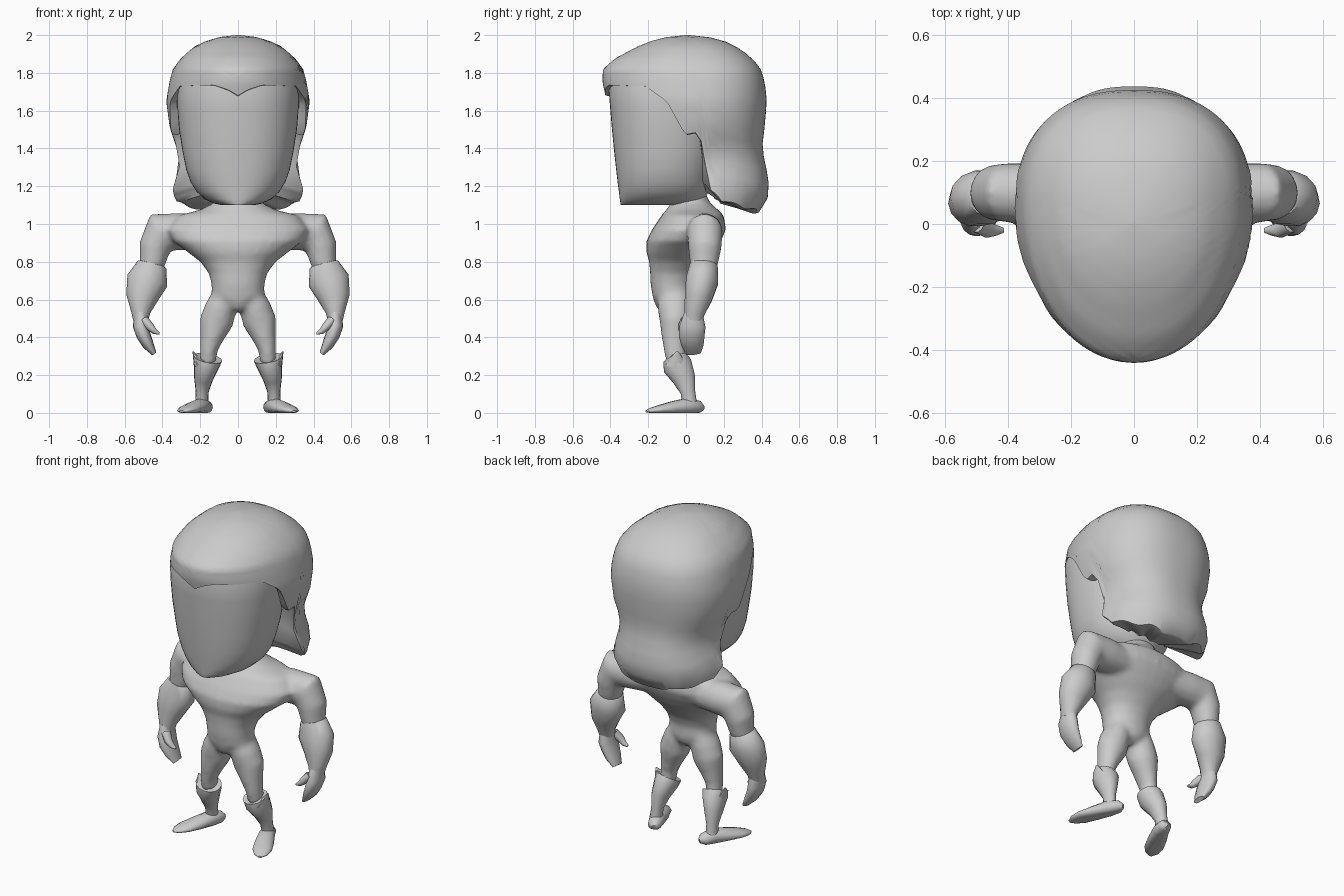
import bpy
import math
from mathutils import Vector

if "Cube" in bpy.data.objects:
    bpy.data.objects.remove(bpy.data.objects["Cube"])

grey = bpy.data.materials.new("plain grey")
grey.diffuse_color = (0.6, 0.6, 0.6, 1)
grey.use_nodes = True
grey.node_tree.nodes["Principled BSDF"].inputs["Base Color"].default_value = grey.diffuse_color


def power(v, e):
    return math.copysign(abs(v) ** e, v)


def finish(name, rings, mirror=False, angle=50):
    """Skin a stack of equal rings, cap both ends, smooth it."""
    n = len(rings[0])
    verts = [p for r in rings for p in r]
    faces = [(i * n + j, i * n + (j + 1) % n, (i + 1) * n + (j + 1) % n, (i + 1) * n + j)
             for i in range(len(rings) - 1) for j in range(n)]
    faces += [tuple(range(n))[::-1], tuple(range(len(verts) - n, len(verts)))]
    me = bpy.data.meshes.new(name)
    me.from_pydata(verts, [], faces)
    me.materials.append(grey)
    ob = bpy.data.objects.new(name, me)
    bpy.context.collection.objects.link(ob)
    bpy.context.view_layer.objects.active = ob
    ob.select_set(True)
    bpy.ops.object.mode_set(mode='EDIT')
    bpy.ops.mesh.select_all(action='SELECT')
    bpy.ops.mesh.normals_make_consistent(inside=False)
    bpy.ops.object.mode_set(mode='OBJECT')
    bpy.ops.object.shade_smooth_by_angle(angle=math.radians(angle))
    ob.select_set(False)
    if mirror:
        m = ob.modifiers.new("mirror", 'MIRROR')
        m.use_mirror_merge = False
    return ob


def stack(name, table, n=28, e=1.0, angle=50):
    """Level rings given as z, half width, front y, back y."""
    rings = []
    for z, rx, y0, y1 in table:
        ring = []
        for j in range(n):
            a = 2 * math.pi * j / n
            ring.append((rx * power(math.cos(a), e),
                         (y0 + y1) / 2 + (y1 - y0) / 2 * power(math.sin(a), e), z))
        rings.append(ring)
    return finish(name, rings, angle=angle)


def tube(name, pts, ref=(0, 1, 0), n=14, angle=50):
    """Mirrored limb: x, y, z, radius across, radius along ref."""
    ref = Vector(ref)
    rings = []
    for i, (x, y, z, a, b) in enumerate(pts):
        t = Vector(pts[min(i + 1, len(pts) - 1)][:3]) - Vector(pts[max(i - 1, 0)][:3])
        t.normalize()
        v = (ref - t * ref.dot(t)).normalized()
        u = v.cross(t)
        ring = []
        for j in range(n):
            w = 2 * math.pi * j / n
            p = Vector((x, y, z)) + u * a * math.cos(w) + v * b * math.sin(w)
            p.z = max(p.z, 0)
            ring.append(p)
        rings.append(ring)
    return finish(name, rings, True, angle)


def fuse(name, parts, voxel, rounds):
    """Melt overlapping parts into one smooth skin."""
    for ob in parts:
        ob.select_set(True)
    bpy.context.view_layer.objects.active = parts[0]
    bpy.ops.object.convert(target='MESH')
    bpy.ops.object.join()
    ob = bpy.context.view_layer.objects.active
    ob.name = name
    m = ob.modifiers.new("melt", 'REMESH')
    m.mode, m.voxel_size, m.use_smooth_shade = 'VOXEL', voxel, True
    s = ob.modifiers.new("soften", 'SMOOTH')
    s.iterations, s.factor = rounds, .5
    ob.select_set(False)


def lerp(table, x):
    """Linear lookup in rows sorted by their first value."""
    for a, b in zip(table, table[1:]):
        if x <= b[0]:
            k = max(0, (x - a[0]) / (b[0] - a[0]))
            return [p + (q - p) * k for p, q in zip(a[1:], b[1:])]
    return table[-1][1:]


# Blank face with a blunt rounded chin
stack("face", [(1.10, .085, -.345, .06), (1.108, .125, -.347, .08), (1.13, .175, -.35, .10),
               (1.17, .218, -.355, .12), (1.22, .25, -.362, .14), (1.29, .275, -.37, .15),
               (1.38, .293, -.38, .18), (1.50, .312, -.392, .20), (1.62, .322, -.402, .22),
               (1.72, .322, -.41, .22), (1.80, .30, -.39, .2)], n=48, e=.9)

# Hair shell: outline by height, lower edge by angle from the front
outline = [(1.05, .28, -.37, .375), (1.09, .325, -.37, .415), (1.14, .347, -.37, .433),
           (1.20, .35, -.38, .44), (1.30, .31, -.38, .425), (1.40, .315, -.39, .402),
           (1.50, .36, -.40, .415), (1.65, .38, -.42, .428), (1.75, .363, -.442, .418),
           (1.82, .345, -.44, .395), (1.88, .30, -.37, .35), (1.94, .23, -.255, .265),
           (1.97, .165, -.18, .20), (1.99, .095, -.10, .12), (2.0, .01, .0, .02)]
edge = [(0, 1.68), (8, 1.71), (20, 1.735), (57, 1.73), (71, 1.65), (81, 1.5), (84, 1.475),
        (91, 1.485), (94, 1.42), (98, 1.19), (108, 1.125), (130, 1.09), (180, 1.055)]
COLS, ROWS = 120, 18


def hair_point(deg, z, shrink=1.0):
    rx, front, back = lerp(outline, z)
    cy = .05 * min(1, (2 - z) / .2)
    c, s = math.cos(math.radians(deg)), math.sin(math.radians(deg))
    e = 1.0 if c > 0 else .85
    y = front - cy if c > 0 else back - cy
    return (rx * power(s, e) * shrink, cy + y * abs(c) ** e * shrink, z)


hair = []
for r in range(ROWS + 4):
    ring = []
    for j in range(COLS):
        deg = j * 360 / COLS
        side = min(deg, 360 - deg)
        low = lerp(edge, side)[0]
        if side > 105:
            low += .006 * math.cos(math.radians(deg * 12))
        if r <= ROWS:
            p = hair_point(deg, 2 - (2 - low) * (r / ROWS) ** 1.5)
        else:
            k = r - ROWS - 1
            p = hair_point(deg, low, (.94, .72, .4)[k])
            p = (p[0], p[1], low + (-.004, .02, .05)[k])
        ring.append(p)
    hair.append(ring)
finish("hair", hair)

# Torso with neck, broad chest tapering into the shoulders, narrow waist
torso = stack("torso", [
    (1.17, .09, -.06, .10), (1.11, .13, -.08, .13), (1.075, .20, -.105, .17),
    (1.045, .32, -.13, .20), (.97, .375, -.18, .212), (.91, .345, -.21, .185),
    (.85, .265, -.21, .15), (.80, .20, -.195, .11), (.74, .155, -.19, .068),
    (.68, .14, -.188, .045), (.61, .14, -.176, .045), (.57, .09, -.162, .035),
    (.54, .03, -.145, .0)], n=32, e=.95)

# Arms and legs melt into the torso
arm = tube("upper_arm", [(.16, .08, .955, .09, .10), (.30, .095, .96, .10, .10),
                         (.41, .10, .955, .112, .095), (.44, .10, .88, .086, .09),
                         (.452, .095, .80, .07, .078), (.47, .09, .73, .06, .06)])
thigh = tube("thigh", [(.075, -.06, .63, .06, .085), (.09, -.06, .56, .085, .092),
                       (.115, -.055, .48, .09, .085), (.138, -.06, .40, .064, .07),
                       (.155, -.06, .33, .046, .058), (.16, -.05, .26, .044, .052)])
fuse("body", [torso, arm, thigh], .014, 8)

# Forearms and hands
tube("forearm_cuff", [(.452, .095, .80, .05, .05), (.455, .095, .785, .078, .075),
                      (.48, .085, .70, .11, .088), (.508, .065, .61, .085, .075),
                      (.515, .045, .53, .05, .055), (.515, .04, .49, .04, .05)])
tube("hand", [(.515, .04, .53, .035, .05), (.515, .035, .46, .042, .07),
              (.50, .03, .41, .038, .07), (.475, .035, .36, .03, .06),
              (.445, .04, .315, .014, .04)])
tube("thumb", [(.495, .0, .49, .025, .03), (.465, -.02, .455, .022, .025),
               (.44, -.02, .43, .015, .018), (.415, -.02, .42, .006, .008)], n=10)

# Boots with a raised point on the outer rim
tube("boot_shaft", [(.163, -.055, .275, .04, .04), (.160, -.06, .29, .078, .066),
                    (.168, -.045, .25, .068, .08), (.183, -.01, .18, .05, .062),
                    (.190, .01, .11, .034, .04), (.192, .02, .04, .035, .04)])
tube("boot_rim_point", [(.205, -.055, .25, .03, .055), (.22, -.05, .285, .018, .04),
                        (.238, -.045, .325, .003, .006)], n=10)
# Flat feet turned outwards
tube("foot", [(.155, .09, .025, .015, .015), (.168, .07, .03, .038, .034),
              (.192, .01, .035, .046, .045), (.23, -.07, .025, .055, .037),
              (.265, -.14, .018, .056, .024), (.288, -.187, .012, .038, .014),
              (.298, -.21, .008, .012, .006)], ref=(0, 0, 1))
